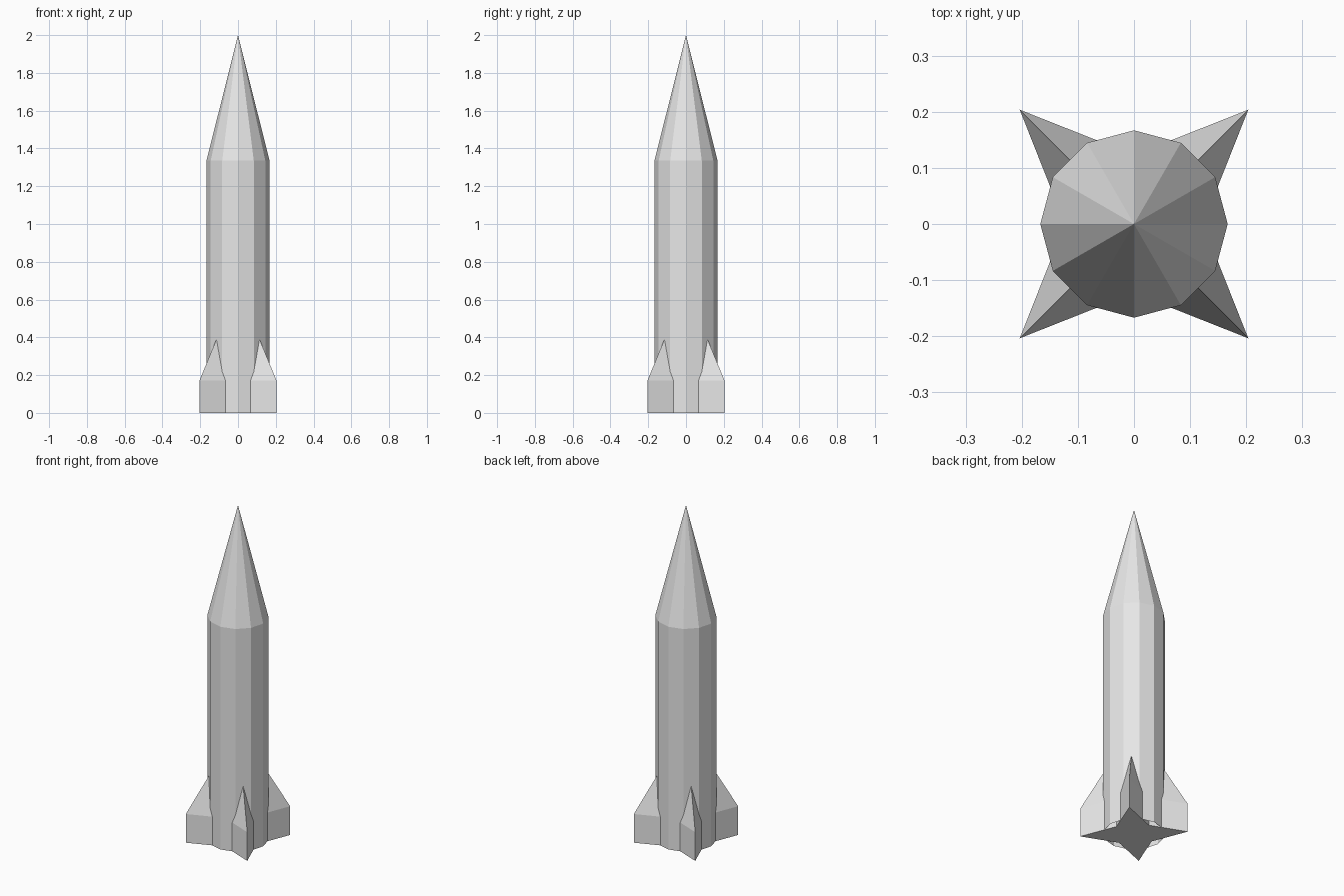
import bpy
import bmesh
from math import cos, sin, tau

default = bpy.data.objects.get("Cube")
if default:
    bpy.data.objects.remove(default, do_unlink=True)

# Single grey finish
GREY = (0.8, 0.8, 0.8, 1.0)
grey = bpy.data.materials.new("plain grey")
grey.use_nodes = True
grey.diffuse_color = GREY
grey.node_tree.nodes["Principled BSDF"].inputs["Base Color"].default_value = GREY


def build_part(name, radii, heights, tip=None, cap_bottom=False):
    """Stack equal rings of the given corner radii, with an optional pointed tip."""
    bm = bmesh.new()
    count = len(radii)
    rings = []
    for z in heights:
        rings.append([bm.verts.new((r * cos(tau * i / count), r * sin(tau * i / count), z))
                      for i, r in enumerate(radii)])
    for low, high in zip(rings, rings[1:]):
        for i in range(count):
            j = (i + 1) % count
            bm.faces.new((low[i], low[j], high[j], high[i]))
    if tip is not None:
        apex = bm.verts.new((0, 0, tip))
        for i in range(count):
            bm.faces.new((rings[-1][i], rings[-1][(i + 1) % count], apex))
    if cap_bottom:
        bm.faces.new(list(reversed(rings[0])))
    mesh = bpy.data.meshes.new(name)
    bm.to_mesh(mesh)
    bm.free()
    mesh.materials.append(grey)
    obj = bpy.data.objects.new(name, mesh)
    bpy.context.collection.objects.link(obj)
    return obj


BODY_RADIUS = 0.167
SHOULDER = 1.335

# Twelve-sided hull, open underneath, running up into the pointed nose
build_part("hull_and_nose", [BODY_RADIUS] * 12, [0, SHOULDER], tip=2.0)

# Four fins: a four-pointed star prism tapering to a point inside the hull
build_part("tail_fins", [0.123, 0.288] * 4, [0, 0.172], tip=0.667, cap_bottom=True)
